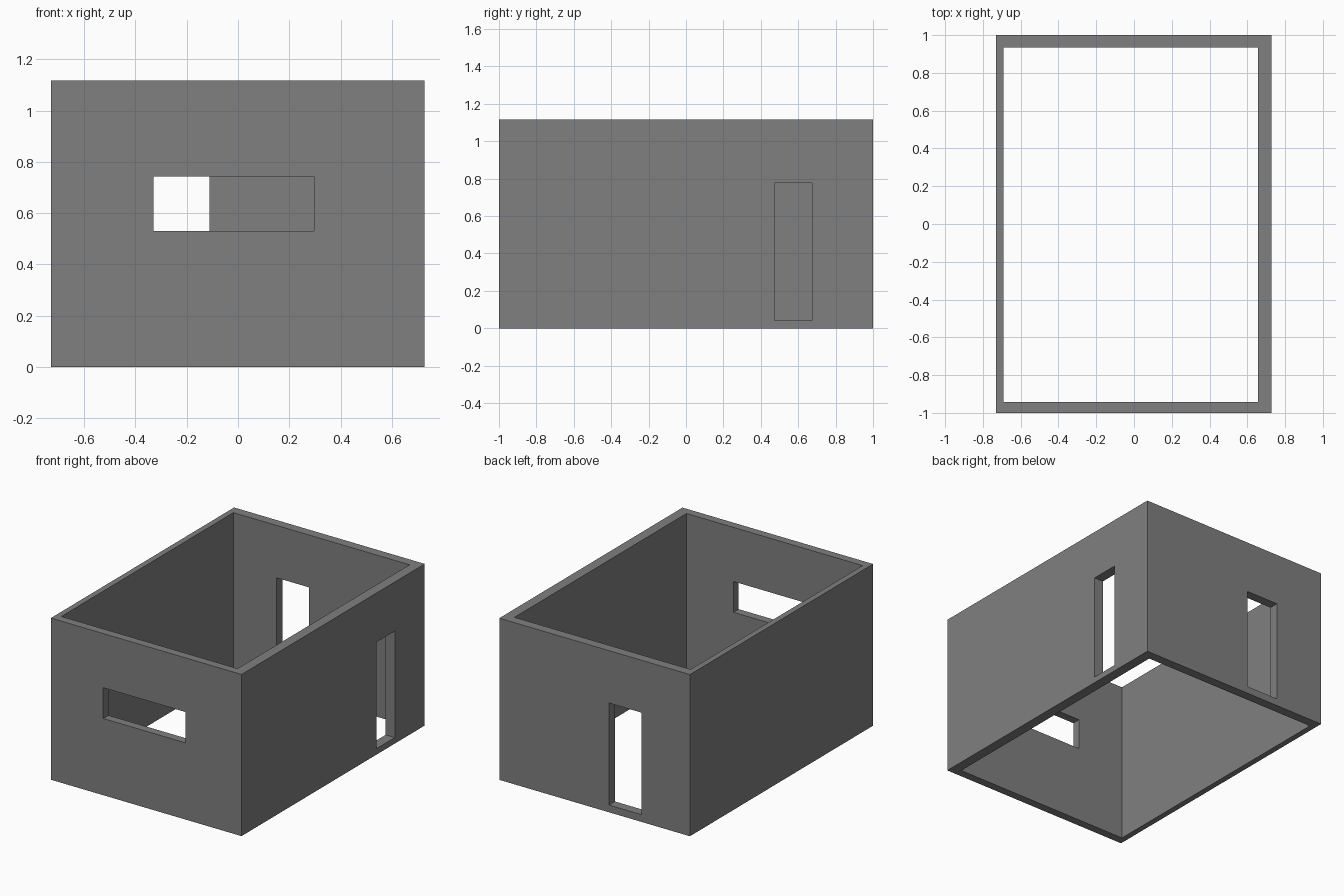
import bpy, bmesh

if "Cube" in bpy.data.objects:
    bpy.data.objects.remove(bpy.data.objects["Cube"])

HEIGHT = 1.117
LEFT, RIGHT = -0.73, 0.727
FRONT_IN, BACK_IN = -0.943, 0.935


def box(name, x, y, z):
    bm = bmesh.new()
    bmesh.ops.create_cube(bm, size=1)
    for v in bm.verts:
        v.co = [r[0] if c < 0 else r[1] for c, r in zip(v.co, (x, y, z))]
    mesh = bpy.data.meshes.new(name)
    bm.to_mesh(mesh)
    bm.free()
    obj = bpy.data.objects.new(name, mesh)
    bpy.context.collection.objects.link(obj)
    return obj


def cut(obj, cutter):
    cutter.hide_render = True
    mod = obj.modifiers.new(cutter.name, "BOOLEAN")
    mod.operation = "DIFFERENCE"
    mod.solver = "EXACT"
    mod.object = cutter
    bpy.context.view_layer.objects.active = obj
    bpy.ops.object.modifier_apply(modifier=mod.name)
    bpy.data.objects.remove(cutter)


def add_seam(bm, axis, pos, y_min=-2, y_max=2):
    """Split the outer right wall faces within a y range along one plane."""
    co, no = [0, 0, 0], [0, 0, 0]
    co[axis], no[axis] = pos, 1
    faces = [f for f in bm.faces if f.normal.x > 0.9
             and all(v.co.x > RIGHT - 0.01 for v in f.verts)
             and y_min < f.calc_center_median().y < y_max]
    geom = faces + list({e for f in faces for e in f.edges}) + list({v for f in faces for v in f.verts})
    res = bmesh.ops.bisect_plane(bm, geom=geom, plane_co=co, plane_no=no, dist=1e-5)
    edges = [g for g in res["geom_cut"] if isinstance(g, bmesh.types.BMEdge)]
    bmesh.ops.split_edges(bm, edges=edges)
    bm.normal_update()


# Four walls in one shell with an open interior
walls = box("room_walls", (LEFT, RIGHT), (-1, 1), (0, HEIGHT))
cut(walls, box("interior_cut", (-0.69, 0.657), (FRONT_IN, BACK_IN), (-0.1, HEIGHT + 0.1)))

# Front window, back door and right-hand door
cut(walls, box("window_cut", (-0.33, 0.297), (-1.1, -0.8), (0.53, 0.743)))
cut(walls, box("back_door_cut", (-0.36, -0.112), (0.8, 1.1), (0.05, 0.755)))
cut(walls, box("side_door_cut", (0.55, 0.85), (0.473, 0.673), (0.042, 0.777)))

# Visible wall-end seams on the right side
bm = bmesh.new()
bm.from_mesh(walls.data)
for y in (FRONT_IN, 0.275, 0.328, 0.93):
    add_seam(bm, 1, y)
for z in (0.53, 0.743):
    add_seam(bm, 2, z, y_max=FRONT_IN)
for z in (0.05, 0.755):
    add_seam(bm, 2, z, y_min=0.93)
bm.to_mesh(walls.data)
bm.free()

# Dark grey finish
paint = bpy.data.materials.new("dark_grey")
paint.diffuse_color = (0.215, 0.215, 0.215, 1)
paint.use_nodes = True
paint.node_tree.nodes["Principled BSDF"].inputs["Base Color"].default_value = paint.diffuse_color
walls.data.materials.clear()
walls.data.materials.append(paint)
for p in walls.data.polygons:
    p.material_index = 0
